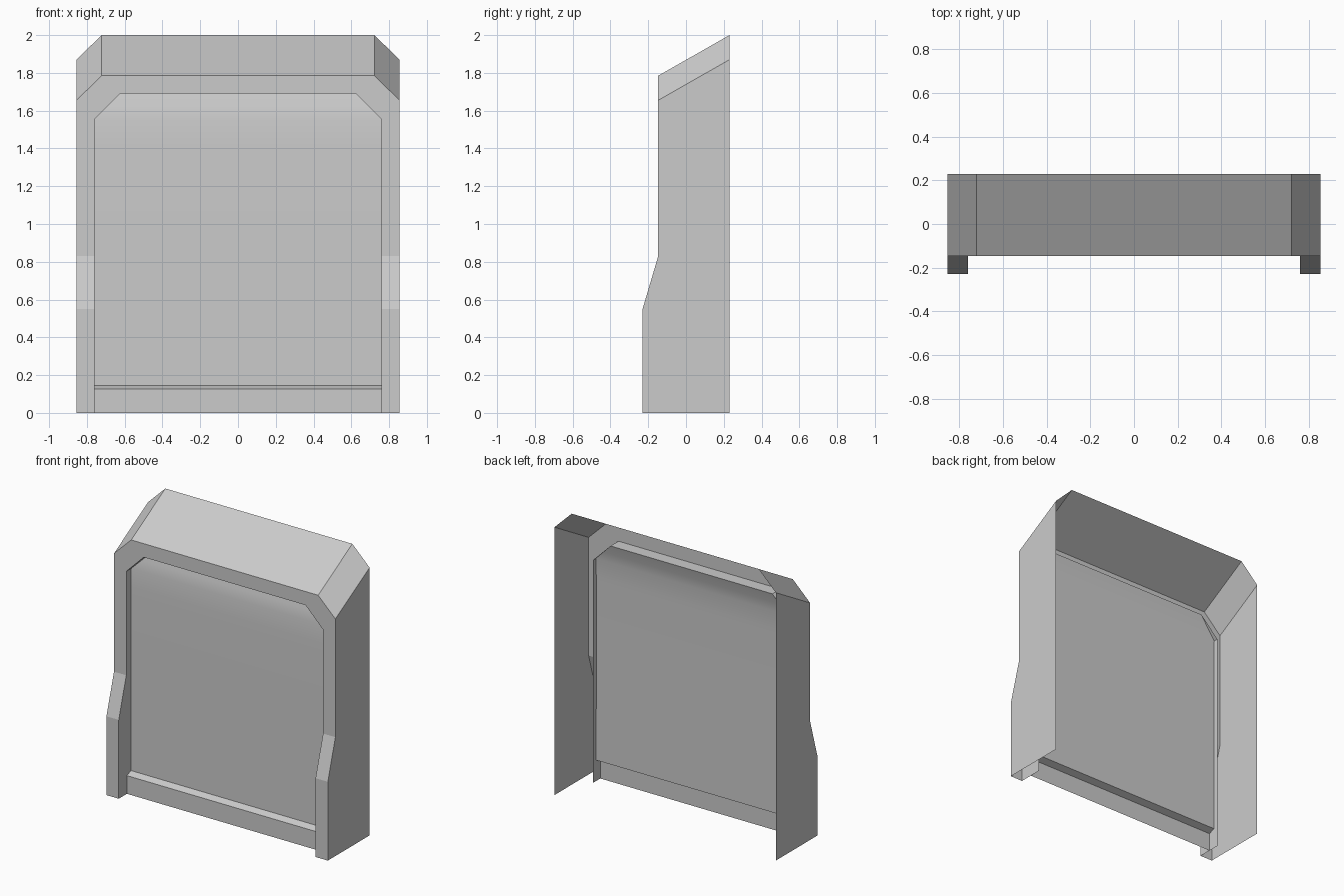
import bpy

if "Cube" in bpy.data.objects:
    bpy.data.objects.remove(bpy.data.objects["Cube"])


def make_object(name, verts, faces):
    mesh = bpy.data.meshes.new(name)
    mesh.from_pydata(verts, [], faces)
    mesh.update()
    obj = bpy.data.objects.new(name, mesh)
    bpy.context.collection.objects.link(obj)
    return obj


def skin(name, rows):
    """Bridge consecutive rows of points with quads."""
    n = len(rows[0])
    verts = [p for row in rows for p in row]
    faces = []
    for r in range(len(rows) - 1):
        for i in range(n - 1):
            a, b = r * n + i, (r + 1) * n + i
            faces.append((a, a + 1, b + 1, b))
    return make_object(name, verts, faces)


def arch(half):
    """Mirror a right-hand path into a full left-to-right arch."""
    return [(-x, y, z) for x, y, z in half] + half[::-1]


# Outer casing: side walls, sloped top, front border and opening walls
W, IN = 0.855, 0.76
FRONT, STEP, BACK, DEEP = -0.23, -0.147, 0.23, -0.06

outer = [(W, FRONT, 0), (W, FRONT, 0.55), (W, STEP, 0.83),
         (W, STEP, 1.655), (0.722, STEP, 1.785)]
inner = [(IN, FRONT, 0), (IN, FRONT, 0.55), (IN, STEP, 0.83),
         (IN, STEP, 1.555), (0.625, STEP, 1.69)]
rear = [(W, BACK, 0), (W, BACK, 0.55), (W, BACK, 0.83),
        (W, BACK, 1.87), (0.722, BACK, 2.0)]
recess = [(x, DEEP, z) for x, y, z in inner]
skin("outer_frame", [arch(p) for p in (recess, inner, outer, rear)])

# Recessed panel: bottom lip, small ledge, flat field leaning back at the top
profile = [(IN, -0.14, 0), (IN, -0.14, 0.127), (IN, -0.095, 0.145),
           (IN, -0.096, 1.0), (IN, -0.096, 1.42), (IN, -0.092, 1.555),
           (0.6925, -0.078, 1.6225), (0.625, -0.06, 1.69)]
verts, faces = [], []
for x, y, z in profile:
    verts += [(-x, y, z), (x, y, z)]
for i in range(len(profile) - 1):
    k = 2 * i
    faces.append((k, k + 1, k + 3, k + 2))
panel = make_object("recessed_panel", verts, faces)

bpy.ops.object.select_all(action='DESELECT')
panel.select_set(True)
bpy.context.view_layer.objects.active = panel
bpy.ops.object.shade_smooth_by_angle()
